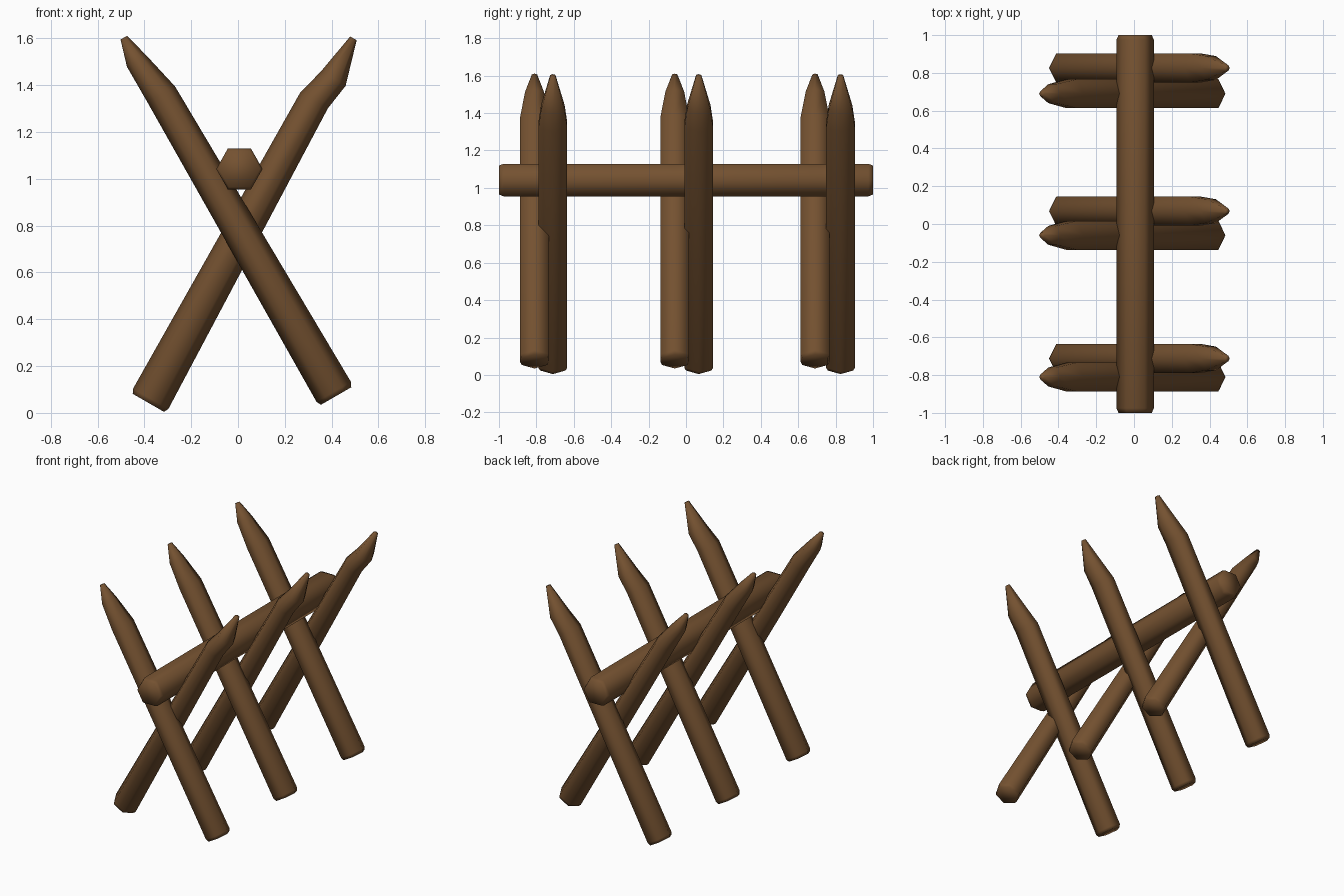
import bpy, bmesh, math
from mathutils import Vector

if "Cube" in bpy.data.objects:
    bpy.data.objects.remove(bpy.data.objects["Cube"])

wood = bpy.data.materials.new("brown wood")
wood.diffuse_color = (0.175, 0.083, 0.03, 1)
wood.use_nodes = True
wood.node_tree.nodes["Principled BSDF"].inputs["Base Color"].default_value = wood.diffuse_color


def hex_log(name, rings, across, side):
    """Six-sided log skinned through rings of (centre, half width across, half width sideways)."""
    bm = bmesh.new()
    loops = []
    for centre, w, s in rings:
        loop = []
        for k in range(6):
            a = k * math.pi / 3
            offset = across * (w * math.cos(a)) + side * (s * math.sin(a) / math.sin(math.pi / 3))
            loop.append(bm.verts.new(Vector(centre) + offset))
        loops.append(loop)
    for lo, hi in zip(loops, loops[1:]):
        for k in range(6):
            n = (k + 1) % 6
            bm.faces.new((lo[k], lo[n], hi[n], hi[k]))
    bm.faces.new(loops[0])
    bm.faces.new(loops[-1])
    bmesh.ops.recalc_face_normals(bm, faces=bm.faces)
    for f in bm.faces:
        f.smooth = True
    mesh = bpy.data.meshes.new(name)
    bm.to_mesh(mesh)
    bm.free()
    mesh.materials.append(wood)
    obj = bpy.data.objects.new(name, mesh)
    bpy.context.collection.objects.link(obj)
    return obj


# Horizontal beam with softly chamfered ends
beam = [((0.006, y, 1.042), r, r * 0.88)
        for y, r in ((-1, 0.088), (-0.975, 0.099), (0.975, 0.099), (1, 0.088))]
hex_log("cross_beam", beam, Vector((1, 0, 0)), Vector((0, 0, 1)))

# Sharpened stakes: (x, z, half width in the leaning plane, half width in y)
left_lean = [(0.419, 0.072, 0.075, 0.068), (0.409, 0.090, 0.085, 0.077),
             (-0.328, 1.361, 0.068, 0.077), (-0.433, 1.503, 0.048, 0.050),
             (-0.488, 1.603, 0.016, 0.014)]
right_lean = [(-0.383, 0.043, 0.077, 0.068), (-0.373, 0.060, 0.087, 0.077),
              (0.325, 1.335, 0.068, 0.077), (0.407, 1.428, 0.061, 0.063),
              (0.493, 1.600, 0.016, 0.014)]

# Three crossed pairs along the beam
c, s = math.cos(math.radians(30)), math.sin(math.radians(30))
for i, (ya, yb) in enumerate(((-0.81, -0.712), (-0.06, 0.068), (0.69, 0.826)), 1):
    for name, profile, y, across in (("left_leaning_stake", left_lean, ya, Vector((c, 0, s))),
                                     ("right_leaning_stake", right_lean, yb, Vector((c, 0, -s)))):
        hex_log(f"{name}_{i}", [((x, y, z), w, d) for x, z, w, d in profile],
                across, Vector((0, 1, 0)))
